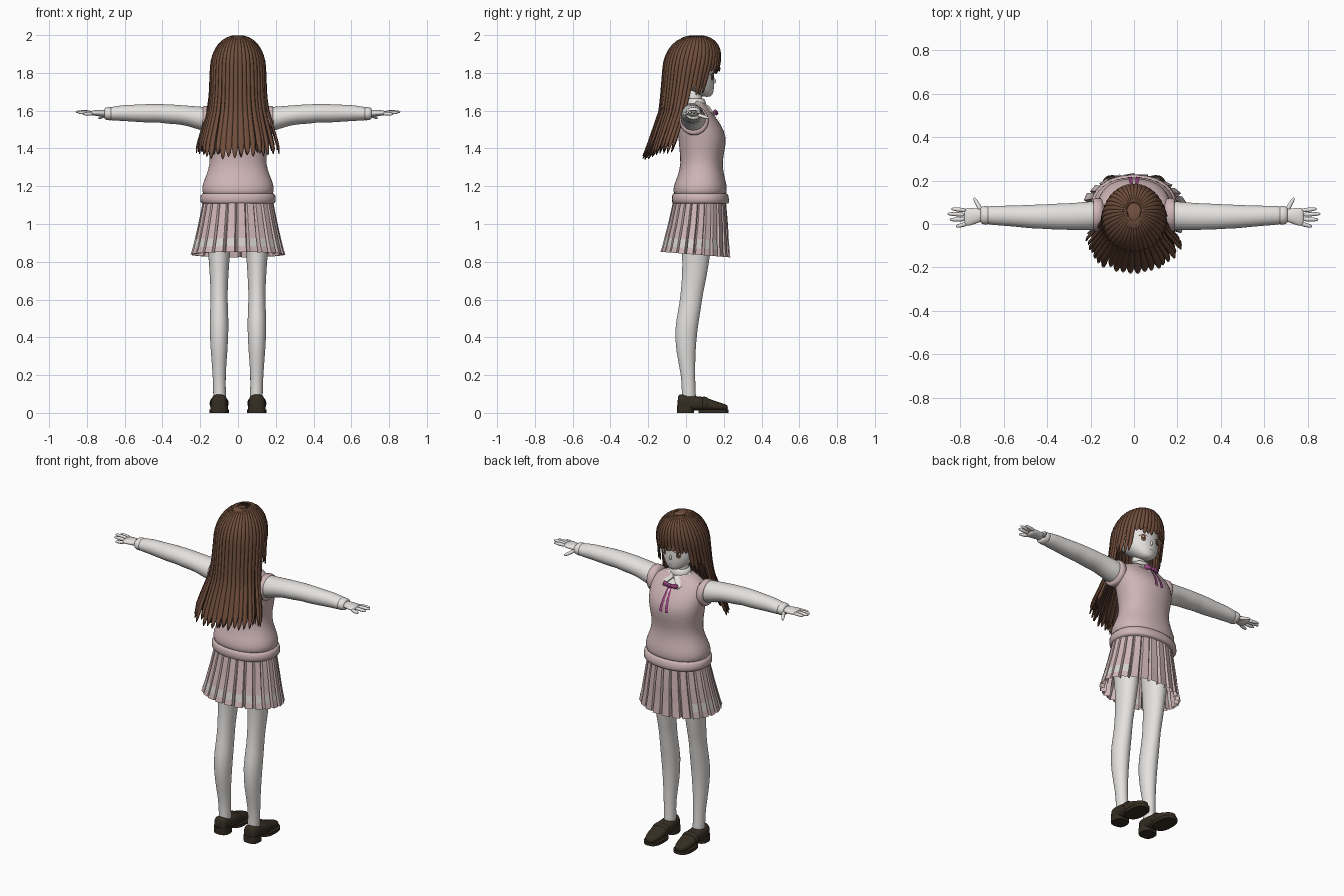
import bpy, bmesh, math, random
from mathutils import Vector as V

random.seed(4)
cube = bpy.data.objects.get("Cube")
if cube:
    bpy.data.objects.remove(cube, do_unlink=True)


def material(name, rgb):
    m = bpy.data.materials.new(name)
    m.use_nodes = True
    m.diffuse_color = (*rgb, 1)
    m.node_tree.nodes["Principled BSDF"].inputs["Base Color"].default_value = (*rgb, 1)
    return m


WHITE = material("off white", (0.78, 0.76, 0.74))
PINK = material("dusty pink", (0.62, 0.46, 0.47))
BAND = material("pale band", (0.66, 0.64, 0.62))
HAIR = material("chestnut hair", (0.16, 0.075, 0.045))
DARK = material("dark hair", (0.07, 0.035, 0.022))
SHOE = material("black brown leather", (0.035, 0.026, 0.016))
RIBBON = material("magenta ribbon", (0.32, 0.06, 0.22))
IRIS = material("brown iris", (0.14, 0.07, 0.045))
LIP = material("soft lip", (0.5, 0.28, 0.27))

X, Y, Z = V((1, 0, 0)), V((0, 1, 0)), V((0, 0, 1))


def finish(name, bm, mats, mirror=False, sub=0, smooth=True):
    bmesh.ops.recalc_face_normals(bm, faces=bm.faces)
    me = bpy.data.meshes.new(name)
    bm.to_mesh(me)
    bm.free()
    ob = bpy.data.objects.new(name, me)
    bpy.context.collection.objects.link(ob)
    for m in mats:
        me.materials.append(m)
    if mirror:
        ob.modifiers.new("mirror", "MIRROR").use_mirror_merge = False
    if sub:
        ob.modifiers.new("smooth", "SUBSURF").levels = sub
        ob.modifiers["smooth"].render_levels = sub
    if smooth:
        me.polygons.foreach_set("use_smooth", [True] * len(me.polygons))
    return ob


def loft(name, rings, mat, u=X, v=Y, n=16, p=2.0, sub=1, mirror=False, smooth=True):
    """Skin a row of (centre, half width, half depth) superellipses."""
    bm = bmesh.new()
    rows = []
    for c, a, b in rings:
        row = []
        for i in range(n):
            t = math.tau * i / n
            cs, sn = math.cos(t), math.sin(t)
            row.append(bm.verts.new(V(c) + u * a * math.copysign(abs(cs) ** (2 / p), cs)
                                    + v * b * math.copysign(abs(sn) ** (2 / p), sn)))
        rows.append(row)
    for r, s in zip(rows, rows[1:]):
        for i in range(n):
            j = (i + 1) % n
            bm.faces.new((r[i], r[j], s[j], s[i]))
    bm.faces.new(rows[0])
    bm.faces.new(rows[-1])
    return finish(name, bm, [mat], mirror, sub, smooth)


def upright(name, rows, mat, x=0, **kw):
    return loft(name, [((x, cy, z), rx, ry) for z, cy, rx, ry in rows], mat, **kw)


def sideways(name, rows, mat, **kw):
    return loft(name, [((x, cy, cz), ry, rz) for x, cy, cz, ry, rz in rows], mat, u=Y, v=Z,
                mirror=True, **kw)


def patch(name, outline, target, mat, offset, mirror=False):
    """Thin plate laid on the front of the target from an (x, z) outline."""
    bm = bmesh.new()
    bm.faces.new([bm.verts.new((x, 0.4, z)) for x, z in outline])
    bmesh.ops.triangulate(bm, faces=bm.faces)
    bmesh.ops.subdivide_edges(bm, edges=bm.edges, cuts=3, use_grid_fill=True)
    ob = finish(name, bm, [mat])
    wrap = ob.modifiers.new("lay on", "SHRINKWRAP")
    wrap.target, wrap.wrap_method, wrap.offset = target, "PROJECT", offset
    wrap.use_project_y, wrap.use_negative_direction, wrap.use_positive_direction = True, True, False
    if mirror:
        ob.modifiers.new("mirror", "MIRROR").use_mirror_merge = False
    return ob


def oval(x, z, a, b, n=14):
    return [(x + a * math.cos(math.tau * i / n), z + b * math.sin(math.tau * i / n)) for i in range(n)]


# Knitted vest with hem and armholes
vest = upright("vest", [(1.13, .075, .188, .142), (1.18, .074, .192, .143), (1.21, .076, .19, .14),
                        (1.26, .08, .168, .122), (1.32, .082, .148, .11), (1.39, .085, .156, .12),
                        (1.46, .088, .168, .13), (1.53, .07, .174, .115), (1.58, .055, .172, .09),
                        (1.615, .05, .13, .07), (1.645, .05, .06, .05)], PINK, n=24, p=2.2)
upright("vest_hem", [(1.105, .078, .19, .147), (1.11, .078, .2, .153), (1.155, .075, .2, .15),
                     (1.17, .075, .19, .144)], PINK, n=32, p=2.2)
sideways("armhole_trim", [(.13, .045, 1.545, .078, .082), (.175, .042, 1.548, .08, .08),
                          (.188, .042, 1.55, .076, .076), (.188, .042, 1.55, .06, .06)], PINK)

# Pleated skirt, pale band on the outer pleat faces
bm = bmesh.new()
levels = [(1.14, .073, .18, .135), (1.0, .064, .207, .155), (.918, .056, .224, .166),
          (.872, .053, .234, .172), (.838, .05, .243, .177)]
folds, pleats, rows = [(0, .006), (.7, .002), (.82, -.018)], 24, []
for k, (z, cy, rx, ry) in enumerate(levels):
    row = []
    for i in range(pleats):
        for f, d in folds:
            t, d = math.tau * (i + f) / pleats, d * (.3 + k / 4)
            y = cy + (ry + d) * math.sin(t)
            row.append(bm.verts.new(((rx + d) * math.cos(t), y, z - .08 * (y - cy) * k / 4)))
    rows.append(row)
for k in range(len(rows) - 1):
    for i in range(pleats * 3):
        j = (i + 1) % (pleats * 3)
        f = bm.faces.new((rows[k][i], rows[k][j], rows[k + 1][j], rows[k + 1][i]))
        f.material_index = int(k == 2 and i % 3 == 0 and f.calc_center_median().y < .17)
finish("pleated_skirt", bm, [PINK, BAND], smooth=False)

# Legs
leg = [(.095, .015, .034, .036), (.2, .012, .034, .037), (.32, -.002, .045, .052),
       (.45, 0, .052, .062), (.55, .02, .048, .06), (.63, .03, .045, .06), (.72, .045, .05, .066),
       (.85, .055, .058, .076), (.97, .06, .075, .09), (1.1, .065, .08, .1)]
loft("legs", [((.1 + (z < .15) * -.003, cy, z), a, b) for z, cy, a, b in [(.04, .015, .036, .045)] + leg],
     WHITE, mirror=True)

# Loafers: upper, tongue strap, sole and heel
loft("shoe_uppers", [((.1, y, .012 + h / 2), w, h / 2) for y, w, h in
                     [(-.045, .026, .075), (-.035, .04, .09), (0, .046, .085), (.05, .047, .076),
                      (.09, .049, .076), (.13, .05, .06), (.18, .044, .042), (.21, .03, .034),
                      (.222, .012, .026)]], SHOE, u=X, v=Z, p=2.6, mirror=True)
loft("shoe_straps", [((.1, y, .05), .051, h) for y, h in [(.085, .034), (.09, .039), (.112, .034), (.117, .028)]],
     SHOE, u=X, v=Z, p=2.6, mirror=True)
for name, y, w, d, top in (("shoe_soles", .145, .052, .08, .018), ("shoe_heels", -.002, .046, .045, .04)):
    upright(name, [(0, y, w, d), (top, y, w, d)], SHOE, x=.1, n=28, p=2.6, sub=0, mirror=True, smooth=False)

# Sleeves, cuffs, hands
sideways("sleeves", [(.12, .04, 1.55, .07, .07), (.2, .038, 1.558, .068, .064), (.26, .035, 1.572, .064, .055),
                     (.32, .034, 1.58, .062, .052), (.38, .034, 1.582, .06, .053), (.42, .034, 1.587, .057, .049),
                     (.47, .034, 1.586, .056, .051), (.54, .036, 1.586, .05, .046), (.6, .038, 1.588, .047, .044),
                     (.65, .04, 1.585, .045, .038), (.675, .04, 1.584, .042, .036), (.685, .04, 1.584, .034, .03)],
         WHITE)
sideways("cuffs", [(.668, .04, 1.584, .04, .034), (.672, .04, 1.584, .045, .037), (.705, .04, 1.584, .042, .034),
                   (.708, .04, 1.584, .03, .022)], WHITE)
sideways("palms", [(.69, .04, 1.585, .028, .02), (.72, .038, 1.587, .033, .018), (.76, .033, 1.588, .044, .015),
                   (.785, .032, 1.588, .042, .011)], WHITE)
fingers = [("index", (.77, .062, 1.59), (.842, .07, 1.592)), ("middle", (.775, .043, 1.592), (.86, .047, 1.594)),
           ("ring", (.775, .022, 1.59), (.85, .02, 1.59)), ("little", (.765, .002, 1.585), (.82, -.012, 1.582)),
           ("thumb", (.7, .055, 1.58), (.738, .122, 1.56))]
for name, a, b in fingers:
    a, b = V(a), V(b)
    side = (b - a).cross(Z).normalized()
    loft(name + "_fingers", [(a.lerp(b, t), r, r) for t, r in [(0, .011), (.5, .011), (.85, .009), (1, .004)]],
         WHITE, u=side, v=side.cross((b - a).normalized()), n=8, mirror=True)

# Neck, head, nose
upright("neck", [(1.6, .04, .05, .045), (1.66, .045, .041, .041), (1.74, .045, .045, .045)], WHITE)
head = upright("head", [(1.673, .11, .014, .014), (1.682, .102, .04, .04), (1.71, .08, .074, .068),
                        (1.75, .055, .101, .096), (1.79, .04, .113, .109), (1.85, .03, .12, .118),
                        (1.91, .025, .095, .098), (1.95, .025, .05, .05)], WHITE, n=24)
upright("nose", [(1.742, .147, .007, .006), (1.752, .15, .008, .014), (1.775, .146, .005, .008)], WHITE, n=8)

# Painted face
patch("irises", oval(.047, 1.778, .014, .02), head, IRIS, .002, True)
patch("pupils", oval(.047, 1.78, .007, .012), head, DARK, .0035, True)
patch("eye_glints", oval(.052, 1.787, .004, .005), head, WHITE, .005, True)
patch("upper_lashes", [(.022, 1.79), (.047, 1.803), (.073, 1.79), (.07, 1.787), (.047, 1.796)],
      head, DARK, .004, True)
patch("mouth", oval(0, 1.714, .014, .003), head, LIP, .002)

# Shirt collar, neckline and ribbon
upright("collar_band", [(1.61, .052, .066, .06), (1.645, .05, .062, .056), (1.665, .048, .052, .05),
                        (1.662, .048, .042, .042)], WHITE, n=20)
patch("shirt_front", [(-.055, 1.615), (0, 1.55), (.055, 1.615)], vest, WHITE, .004)
bm = bmesh.new()
bm.faces.new([bm.verts.new(c) for c in [(.004, .122, 1.625), (.05, .155, 1.578), (.085, .1, 1.612),
                                        (.075, .045, 1.632), (.045, .06, 1.662)]])
flap = finish("collar_flaps", bm, [WHITE], mirror=True, smooth=False)
flap.modifiers.new("thickness", "SOLIDIFY").thickness = .006
patch("ribbon_tails", [(.003, 1.59), (.012, 1.59), (.03, 1.452), (.01, 1.446)], vest, RIBBON, .009, True)
sideways("ribbon_loops", [(.0, .158, 1.588, .008, .008), (.02, .16, 1.592, .01, .014),
                          (.042, .152, 1.59, .009, .018), (.05, .146, 1.588, .003, .012)], RIBBON, n=10)
upright("ribbon_knot", [(1.575, .16, .009, .008), (1.588, .163, .012, .011), (1.6, .158, .009, .008)], RIBBON, n=10)

# Hair in overlapping locks: fringe, side locks and long back
SECTIONS = [(1.83, .027, .145, .148), (1.68, 0, .15, .132), (1.6, -.018, .16, .122),
            (1.42, -.075, .21, .125), (1.3, -.11, .212, .135)]


def section(z):
    for lo, hi in zip(SECTIONS, SECTIONS[1:]):
        if z >= hi[0]:
            k = (lo[0] - z) / (lo[0] - hi[0])
            return [p + (q - p) * k for p, q in zip(lo[1:], hi[1:])]
    return SECTIONS[-1][1:]


def hair(name, mat, scale, start, locks, lift):
    bm = bmesh.new()
    width = (360 - 2 * start) / locks
    for i in range(locks):
        mid = start + (i + .5) * width
        a = min(mid, 360 - mid)
        base, jag = (1.8, .022) if a < 42 else (1.685, .05) if a < 85 else (1.375 - .035 * (a - 85) / 95, .06)
        base += lift + random.uniform(-.006, .012) * (1 if a < 42 else 2)
        push = random.uniform(-.006, .008)
        cols = []
        for c in range(5):
            s = abs(c - 2) / 2
            t = math.radians(mid + (c / 4 - .5) * width * 1.04)
            end, col = base + jag * s * s, []
            for k in range(1, 23):
                if k <= 8:
                    phi = math.pi / 2 * k / 8
                    z, r, down = 1.83 + .17 * math.cos(phi), math.sin(phi) ** .85, 0
                else:
                    down = (k - 8) / 14
                    z, r = 1.83 + (end - 1.83) * down, 1
                cy, rx, ry = section(z)
                r = r * scale + (.004 * (1 - s * s) * min(1, k / 8) + push * down) / .14
                col.append(bm.verts.new((rx * r * math.sin(t), cy + ry * r * math.cos(t), z * 1.0)))
            cols.append(col)
        for p, q in zip(cols, cols[1:]):
            for k in range(21):
                bm.faces.new((p[k], q[k], q[k + 1], p[k + 1]))
    ob = finish(name, bm, [mat])
    ob.modifiers.new("thickness", "SOLIDIFY").thickness = .006
    return ob


hair("hair", HAIR, 1, 0, 40, 0)
hair("hair_under_layer", DARK, .88, 92, 18, .02)
upright("hair_crown", [(1.93, .025, .1, .1), (1.97, .027, .075, .075), (1.992, .027, .04, .04),
                       (1.997, .027, .012, .012)], HAIR, n=24)
